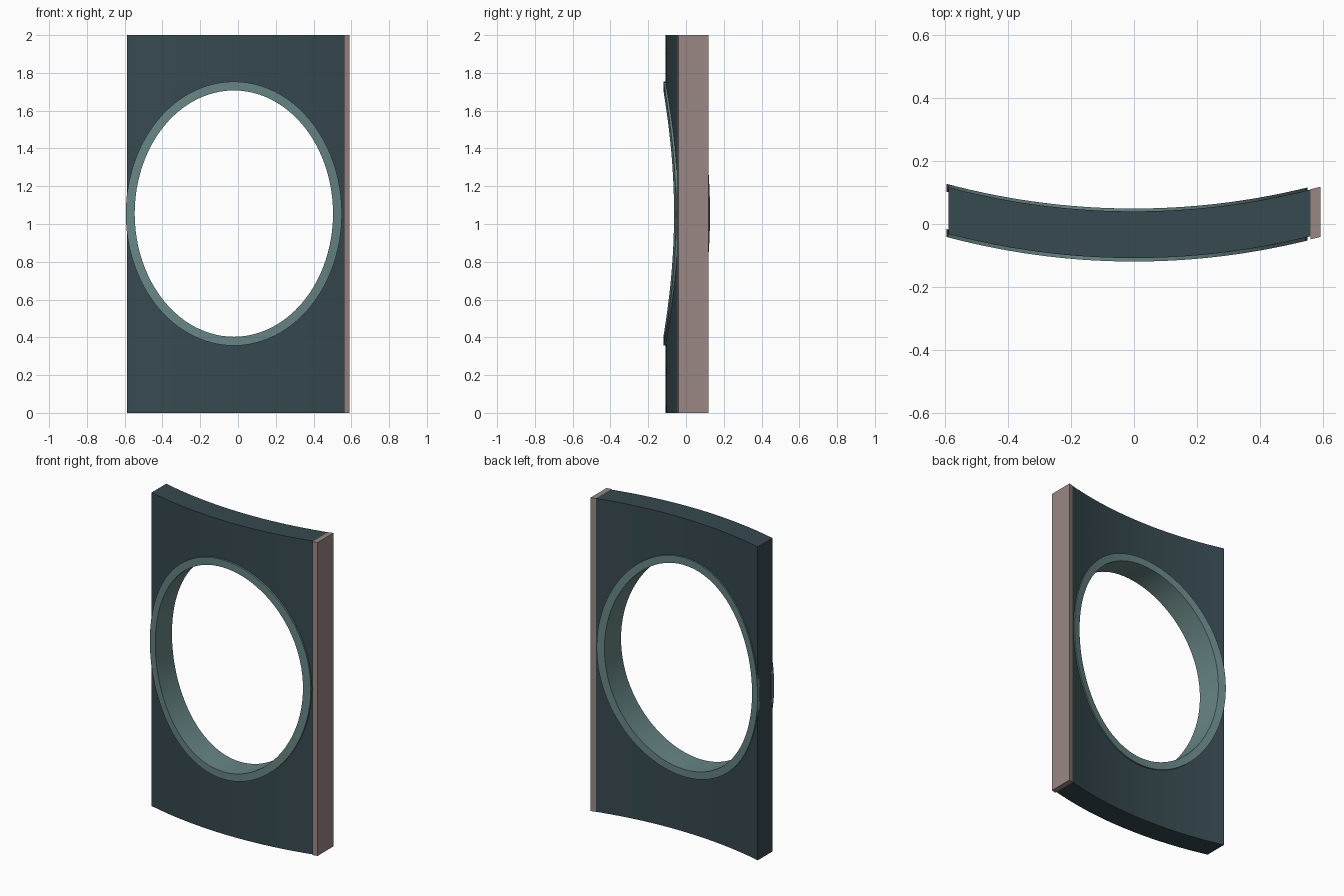
import bpy, bmesh, math

if "Cube" in bpy.data.objects:
    bpy.data.objects.remove(bpy.data.objects["Cube"])

R = 2.3                      # radius of the plan curve
CX, CZ = -0.022, 1.055       # centre of the oval opening
X0, X1, H = -0.588, 0.56, 2.0
YF, YB = -0.108, 0.040       # panel front and back at x = 0


def bend(x, y):
    """Push a point back along the curved plan."""
    return y + R - math.sqrt(R * R - x * x)


def material(name, col):
    m = bpy.data.materials.new(name)
    m.diffuse_color = (*col, 1)
    m.use_nodes = True
    m.node_tree.nodes["Principled BSDF"].inputs["Base Color"].default_value = m.diffuse_color
    return m


def finish(name, bm, mat, smooth=True):
    bmesh.ops.recalc_face_normals(bm, faces=bm.faces)
    me = bpy.data.meshes.new(name)
    bm.to_mesh(me)
    bm.free()
    ob = bpy.data.objects.new(name, me)
    bpy.context.collection.objects.link(ob)
    me.materials.append(mat)
    if smooth:
        bpy.ops.object.select_all(action='DESELECT')
        ob.select_set(True)
        bpy.context.view_layer.objects.active = ob
        bpy.ops.object.shade_smooth_by_angle(angle=math.radians(25))
    return ob


def loft_closed(bm, rows):
    """Skin a closed list of closed rows (a torus-like grid)."""
    grid = [[bm.verts.new(p) for p in row] for row in rows]
    n, m = len(grid), len(grid[0])
    for i in range(n):
        for j in range(m):
            a, b = grid[i], grid[(i + 1) % n]
            bm.faces.new((a[j], a[(j + 1) % m], b[(j + 1) % m], b[j]))


dark = material("dark slate", (0.037, 0.067, 0.077))
teal = material("grey teal", (0.135, 0.235, 0.235))
taupe = material("taupe", (0.32, 0.245, 0.23))

# Curved panel: strips run from the oval opening out to the rectangle
HA, HB = 0.545, 0.673
angles = [2 * math.pi * i / 144 for i in range(144)]
angles += [math.atan2(z - CZ, x - CX) % (2 * math.pi) for x in (X0, X1) for z in (0, H)]
angles.sort()
rows = []
STEPS = 8
for a in angles:
    c, s = math.cos(a), math.sin(a)
    r_in = 1 / math.hypot(c / HA, s / HB)
    tx = ((X1 if c > 0 else X0) - CX) / c if abs(c) > 1e-6 else 1e9
    tz = ((H if s > 0 else 0) - CZ) / s if abs(s) > 1e-6 else 1e9
    r_out = min(tx, tz)
    pts = []
    for k in range(STEPS + 1):
        r = r_in + (r_out - r_in) * k / STEPS
        pts.append((CX + r * c, CZ + r * s))
    row = [(x, bend(x, YF), z) for x, z in pts]
    row += [(x, bend(x, YB), z) for x, z in reversed(pts)]
    rows.append(row)
bm = bmesh.new()
loft_closed(bm, rows)
finish("curved_panel", bm, dark)

# Oval frame: channel section gripping both faces of the panel
A, B, W, F = 0.525, 0.652, 0.047, 0.025
y0, y1 = YF - 0.011, YB + 0.009
section = [(0, y0), (W, y0), (W, y0 + F), (0.012, y0 + F),
           (0.012, y1 - F), (W, y1 - F), (W, y1), (0, y1)]
rows = []
for i in range(96):
    a = 2 * math.pi * i / 96
    row = []
    for d, y in section:
        x = CX + (A + d) * math.cos(a)
        row.append((x, bend(x, y), CZ + (B + d) * math.sin(a)))
    rows.append(row)
bm = bmesh.new()
loft_closed(bm, rows)
finish("oval_frame", bm, teal)

# Edge strip along the right side
bm = bmesh.new()
plan = [(X1, -0.118), (X1 + 0.031, -0.118), (X1 + 0.031, 0.041), (X1, 0.041)]
base = bm.faces.new([bm.verts.new((x, bend(x, y), 0)) for x, y in plan])
ext = bmesh.ops.extrude_face_region(bm, geom=[base])
bmesh.ops.translate(bm, vec=(0, 0, H),
                    verts=[v for v in ext["geom"] if isinstance(v, bmesh.types.BMVert)])
finish("edge_strip", bm, taupe, smooth=False)
